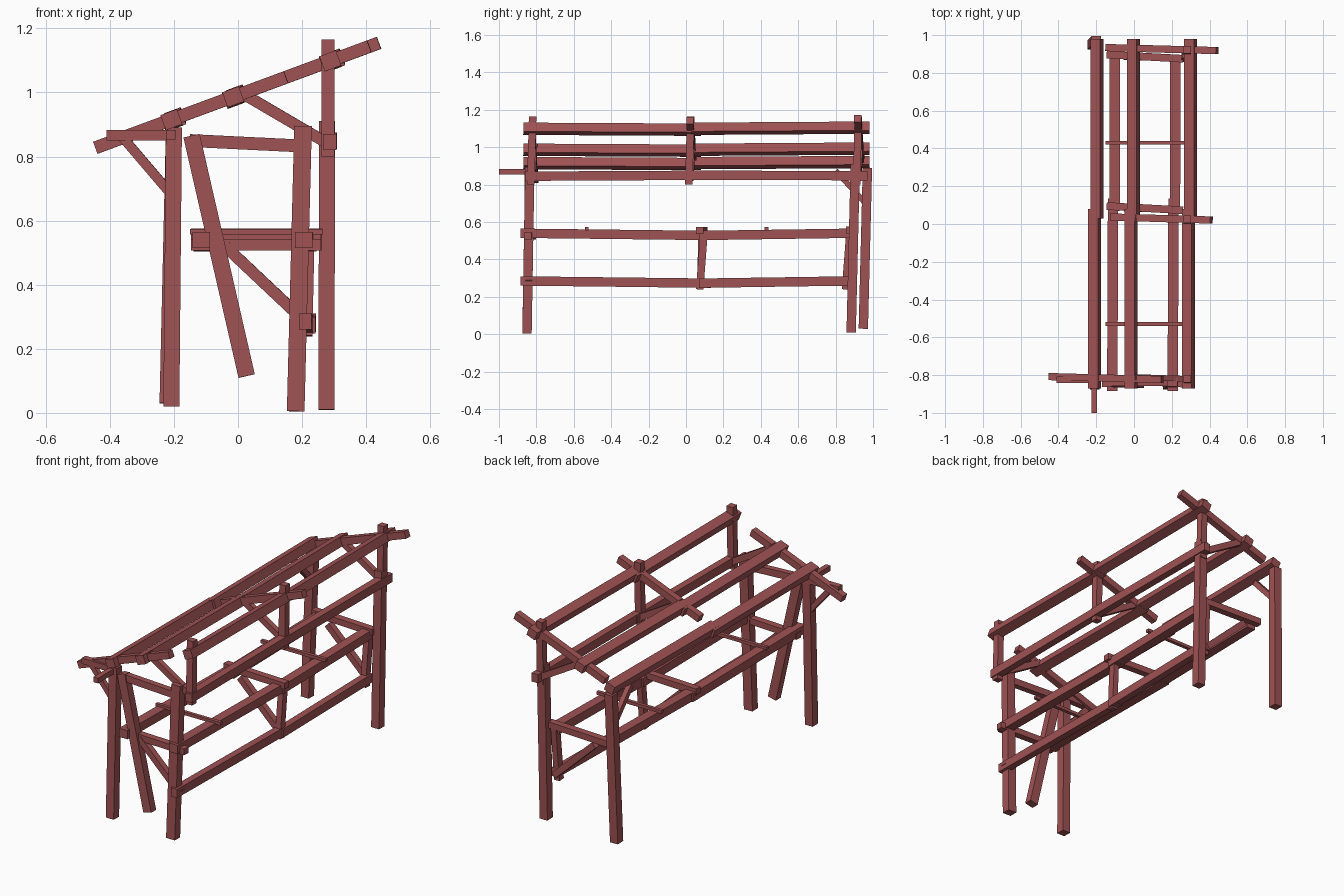
import bpy, bmesh
from mathutils import Vector, Matrix

cube = bpy.data.objects.get("Cube")
if cube:
    bpy.data.objects.remove(cube, do_unlink=True)

wood = bpy.data.materials.new("red_brown_wood")
wood.use_nodes = True
colour = (0.35, 0.085, 0.088, 1)
wood.diffuse_color = colour
wood.node_tree.nodes["Principled BSDF"].inputs["Base Color"].default_value = colour


def beam(name, a, b, w=0.05, h=0.05, up=(0, 0, 1)):
    """Square-cut timber from a to b, w across and h along the up direction."""
    a, b, up = Vector(a), Vector(b), Vector(up)
    d = (b - a).normalized()
    side = d.cross(up).normalized()
    top = side.cross(d)
    frame = Matrix((side, top, d)).transposed().to_4x4()
    frame.translation = (a + b) / 2
    size = Matrix.Diagonal((w, h, (b - a).length, 1))
    bm = bmesh.new()
    bmesh.ops.create_cube(bm, size=1, matrix=frame @ size)
    bmesh.ops.recalc_face_normals(bm, faces=bm.faces)
    mesh = bpy.data.meshes.new(name)
    bm.to_mesh(mesh)
    bm.free()
    mesh.materials.append(wood)
    bpy.context.collection.objects.link(bpy.data.objects.new(name, mesh))


# Roof pitch: height of the rafter centre line at x
def roof(x):
    return 0.992 + 0.37 * x


NORMAL = (-0.37, 0, 1)
FRONT = (0, 1, 0)

# Ground posts
beam("front_right_post", (-0.208, -0.85, 0.02), (-0.2, -0.835, 0.89), up=FRONT)
beam("front_left_post", (0.18, -0.85, 0.005), (0.203, -0.835, 0.895), 0.055, 0.05, FRONT)
beam("front_leaning_post", (0.027, -0.845, 0.115), (-0.145, -0.84, 0.865), 0.052, 0.045, FRONT)
beam("back_right_post", (-0.22, 0.948, 0.03), (-0.2, 0.97, 0.89), up=FRONT)
beam("back_left_post", (0.276, 0.883, 0.01), (0.278, 0.905, 0.91), up=FRONT)

# Upper posts, rafters and roof braces
for name, y, x0, x1 in (("front", -0.82, -0.445, 0.15),
                        ("middle", 0.025, -0.12, 0.41),
                        ("back", 0.922, -0.145, 0.44)):
    beam(name + "_upper_post", (0.281, y - 0.01, 0.8), (0.281, y, 1.165), 0.04, 0.04, FRONT)
    beam(name + "_rafter", (x0, y + 0.012, roof(x0)), (x1, y - 0.004, roof(x1)), 0.038, 0.04)
    beam(name + "_roof_brace", (0, y + 0.01, 1.005), (0.29, y, 0.835), 0.03, 0.035)

# Roof purlins, each made of two lapped lengths
for name, x in (("eave", -0.208), ("middle", -0.015), ("high", 0.288)):
    z = roof(x)
    beam(name + "_purlin_front", (x, -0.87, z), (x, 0.08, z - 0.005), 0.055, 0.05, NORMAL)
    beam(name + "_purlin_back", (x + 0.012, 0.03, z), (x + 0.012, 0.98, z + 0.006), 0.055, 0.05, NORMAL)
beam("left_plate_front", (0.286, -0.86, 0.845), (0.286, 0.07, 0.85), 0.042, 0.05)
beam("left_plate_back", (0.288, 0.03, 0.85), (0.288, 0.97, 0.848), 0.042, 0.05)

# Shelf rails and lower rail
for name, x, z in (("inner_rail", -0.115, 0.54), ("outer_rail", 0.205, 0.54), ("lower_rail", 0.21, 0.285)):
    w = 0.04 if name == "lower_rail" else 0.055
    beam(name + "_front", (x, -0.885, z), (x + 0.004, 0.135, z - 0.012), w, 0.05)
    beam(name + "_back", (x + 0.012, 0.07, z - 0.012), (x + 0.014, 0.88, z), w, 0.05)

# Shelf cross members and diagonal braces
for name, y, z in (("front", -0.835, 0.525), ("middle", 0.083, 0.555), ("back", 0.885, 0.558)):
    beam(name + "_cross_member", (-0.145, y + 0.012, z), (0.26, y - 0.01, z), 0.04, 0.036)
    beam(name + "_shelf_brace", (-0.04, y, 0.52), (0.22, y - 0.005, 0.275), 0.035, 0.036)
for name, y in (("middle", 0.085), ("back", 0.865)):
    beam(name + "_strut", (0.215, y - 0.012, 0.24), (0.222, y + 0.012, 0.55), 0.034, 0.04, FRONT)

# Thin slats across the shelf
for name, y in (("front", -0.53), ("back", 0.43)):
    beam(name + "_slat", (-0.15, y, 0.565), (0.265, y, 0.565), 0.02, 0.018)

# Front tie, eave arms and their braces
beam("front_tie", (-0.15, -0.84, 0.85), (0.2, -0.84, 0.833), 0.035, 0.04)
beam("side_arm", (-0.41, -0.825, 0.866), (-0.19, -0.825, 0.866), 0.035, 0.033)
beam("side_arm_brace", (-0.36, -0.825, 0.86), (-0.215, -0.83, 0.69), 0.025, 0.03)
beam("front_arm", (-0.21, -1, 0.868), (-0.21, -0.82, 0.868), 0.03, 0.03)
beam("back_eave_brace", (-0.203, 0.8, 0.875), (-0.203, 0.96, 0.7), 0.028, 0.03)
